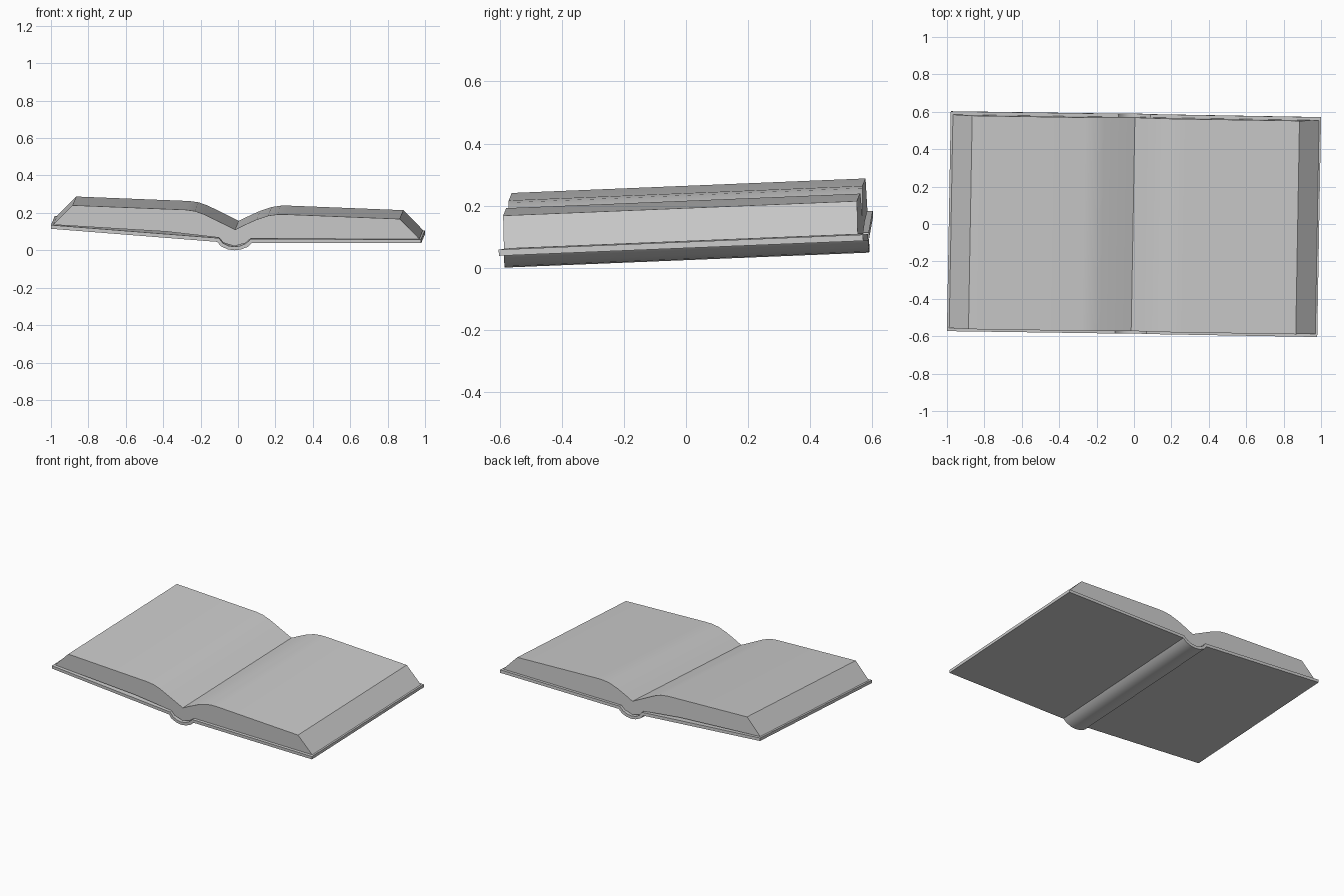
import bpy, bmesh, math

if "Cube" in bpy.data.objects:
    bpy.data.objects.remove(bpy.data.objects["Cube"])

PITCH, YAW = math.radians(2.35), math.radians(-1.0)   # the book lies slightly tilted and turned


def extrude_profile(name, pts, half_length):
    """Closed x-z profile pulled along y, then tilted like the book."""
    bm = bmesh.new()
    front = bm.faces.new([bm.verts.new((x, -half_length, z)) for x, z in pts])
    geom = bmesh.ops.extrude_face_region(bm, geom=[front], use_keep_orig=True)["geom"]
    bmesh.ops.translate(bm, vec=(0, 2 * half_length, 0),
                        verts=[v for v in geom if isinstance(v, bmesh.types.BMVert)])
    bmesh.ops.recalc_face_normals(bm, faces=bm.faces)
    mesh = bpy.data.meshes.new(name)
    bm.to_mesh(mesh)
    bm.free()
    ob = bpy.data.objects.new(name, mesh)
    bpy.context.collection.objects.link(ob)
    ob.rotation_euler = (PITCH, 0, YAW)
    ob.location = (0, 0.003, math.sin(PITCH) * half_length_cover)
    bpy.context.view_layer.objects.active = ob
    ob.select_set(True)
    bpy.ops.object.shade_smooth_by_angle(angle=math.radians(25))
    ob.select_set(False)
    return ob


half_length_cover = 0.588

# Cover: two boards joined by a rounded spine
outer = [(-0.99, 0.115), (-0.10, 0.045), (-0.082, 0.022), (-0.045, 0.005), (-0.01, 0.0),
         (0.025, 0.004), (0.062, 0.018), (0.085, 0.040), (0.99, 0.038)]
inner = [(0.99, 0.058), (0.078, 0.060), (0.052, 0.036), (0.02, 0.023), (-0.01, 0.019),
         (-0.042, 0.024), (-0.07, 0.038), (-0.092, 0.065), (-0.99, 0.135)]
extrude_profile("cover", outer + inner, half_length_cover)

# Page block: curves down into the gutter, bevelled fore edges, sits in the spine
top = [(-0.978, 0.136), (-0.875, 0.240), (-0.27, 0.216), (-0.22, 0.209), (-0.17, 0.191),
       (-0.005, 0.110), (0.05, 0.137), (0.11, 0.164), (0.17, 0.184), (0.22, 0.191),
       (0.27, 0.191), (0.875, 0.167), (0.98, 0.060)]
bottom = [(0.078, 0.062), (0.05, 0.038), (-0.01, 0.021), (-0.068, 0.040),
          (-0.092, 0.067), (-0.37, 0.099)]
extrude_profile("pages", top + bottom, 0.571)
